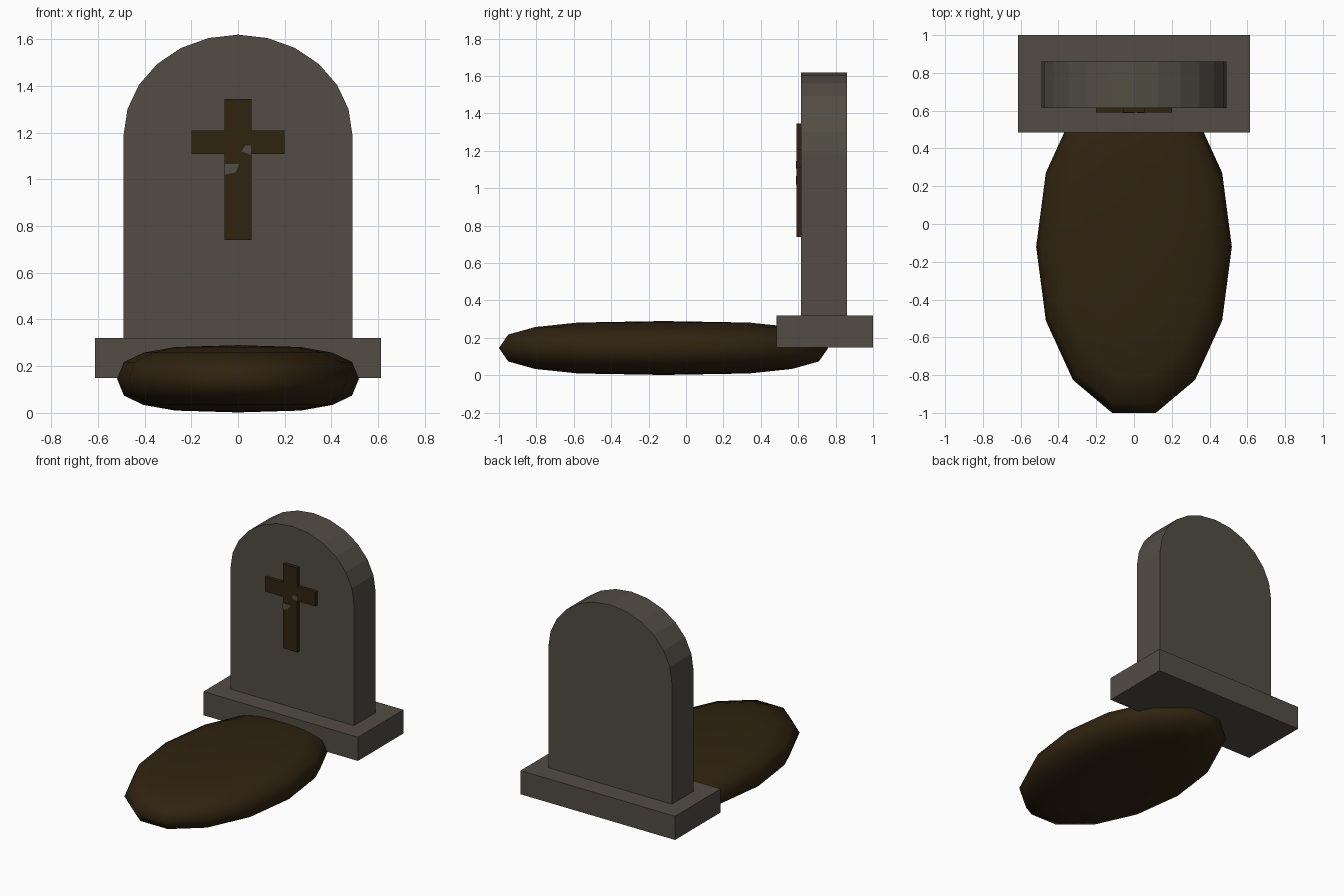
import bpy, bmesh
from math import sin, cos, pi

cube = bpy.data.objects.get("Cube")
if cube:
    bpy.data.objects.remove(cube, do_unlink=True)


def material(name, rgb):
    m = bpy.data.materials.new(name)
    m.use_nodes = True
    m.diffuse_color = (*rgb, 1)
    bsdf = m.node_tree.nodes["Principled BSDF"]
    bsdf.inputs["Base Color"].default_value = (*rgb, 1)
    bsdf.inputs["Roughness"].default_value = 0.9
    return m


STONE = material("weathered stone", (0.084, 0.075, 0.058))
EARTH = material("dark earth", (0.030, 0.017, 0.005))


def finish(name, bm, mat):
    bmesh.ops.recalc_face_normals(bm, faces=bm.faces)
    mesh = bpy.data.meshes.new(name)
    bm.to_mesh(mesh)
    bm.free()
    mesh.materials.append(mat)
    obj = bpy.data.objects.new(name, mesh)
    bpy.context.collection.objects.link(obj)
    return obj


def slab(name, outline, y0, y1, mat):
    """Extrude an (x, z) outline from y0 to y1."""
    bm = bmesh.new()
    face = bm.faces.new([bm.verts.new((x, y0, z)) for x, z in outline])
    ext = bmesh.ops.extrude_face_region(bm, geom=[face])
    moved = [g for g in ext["geom"] if isinstance(g, bmesh.types.BMVert)]
    bmesh.ops.translate(bm, verts=moved, vec=(0, y1 - y0, 0))
    return finish(name, bm, mat)


def rect(x0, x1, z0, z1):
    return [(x0, z0), (x1, z0), (x1, z1), (x0, z1)]


# Plinth
slab("plinth", rect(-0.613, 0.613, 0.15, 0.32), 0.484, 1.0, STONE)

# Headstone with an arched top
arch = [(0.49 * cos(i * pi / 12), 1.19 + 0.43 * sin(i * pi / 12)) for i in range(13)]
slab("headstone", [(-0.49, 0.32), (0.49, 0.32)] + arch, 0.615, 0.86, STONE)

# Raised cross: right half of the outline, mirrored
half = [(0.057, 0.74), (0.057, 1.108), (0.2, 1.108),
        (0.2, 1.21), (0.057, 1.21), (0.057, 1.345)]
slab("cross", half + [(-x, z) for x, z in reversed(half)], 0.59, 0.616, EARTH)

# Worn patches on the cross
slab("worn_patch_low", [(-0.057, 1.02), (-0.01, 1.03), (0.005, 1.065), (-0.057, 1.065)],
     0.588, 0.592, STONE)
slab("worn_patch_high", [(0.015, 1.12), (0.055, 1.105), (0.055, 1.145), (0.03, 1.145)],
     0.588, 0.592, STONE)

# Earth mound: a flattened ball made of stacked oval rings
SIDES, CENTRE_Y, MID_Z = 14, -0.12, 0.146
upper = [(0.52, 0.136), (0.78, 0.112), (0.943, 0.072)]
levels = upper + [(1.0, 0.0)] + [(r, -z) for r, z in reversed(upper)]
bm = bmesh.new()
rings = []
for r, z in levels:
    rings.append([bm.verts.new((0.518 * r * cos(2 * pi * i / SIDES),
                                CENTRE_Y + 0.903 * r * sin(2 * pi * i / SIDES),
                                MID_Z + z)) for i in range(SIDES)])
poles = [bm.verts.new((0, CENTRE_Y, MID_Z + s * 0.144)) for s in (1, -1)]
for i in range(SIDES):
    j = (i + 1) % SIDES
    for a, b in zip(rings, rings[1:]):
        bm.faces.new((a[i], a[j], b[j], b[i]))
    for pole, ring in zip(poles, (rings[0], rings[-1])):
        bm.faces.new((pole, ring[i], ring[j]))
for f in bm.faces:
    f.smooth = True
finish("earth_mound", bm, EARTH)
